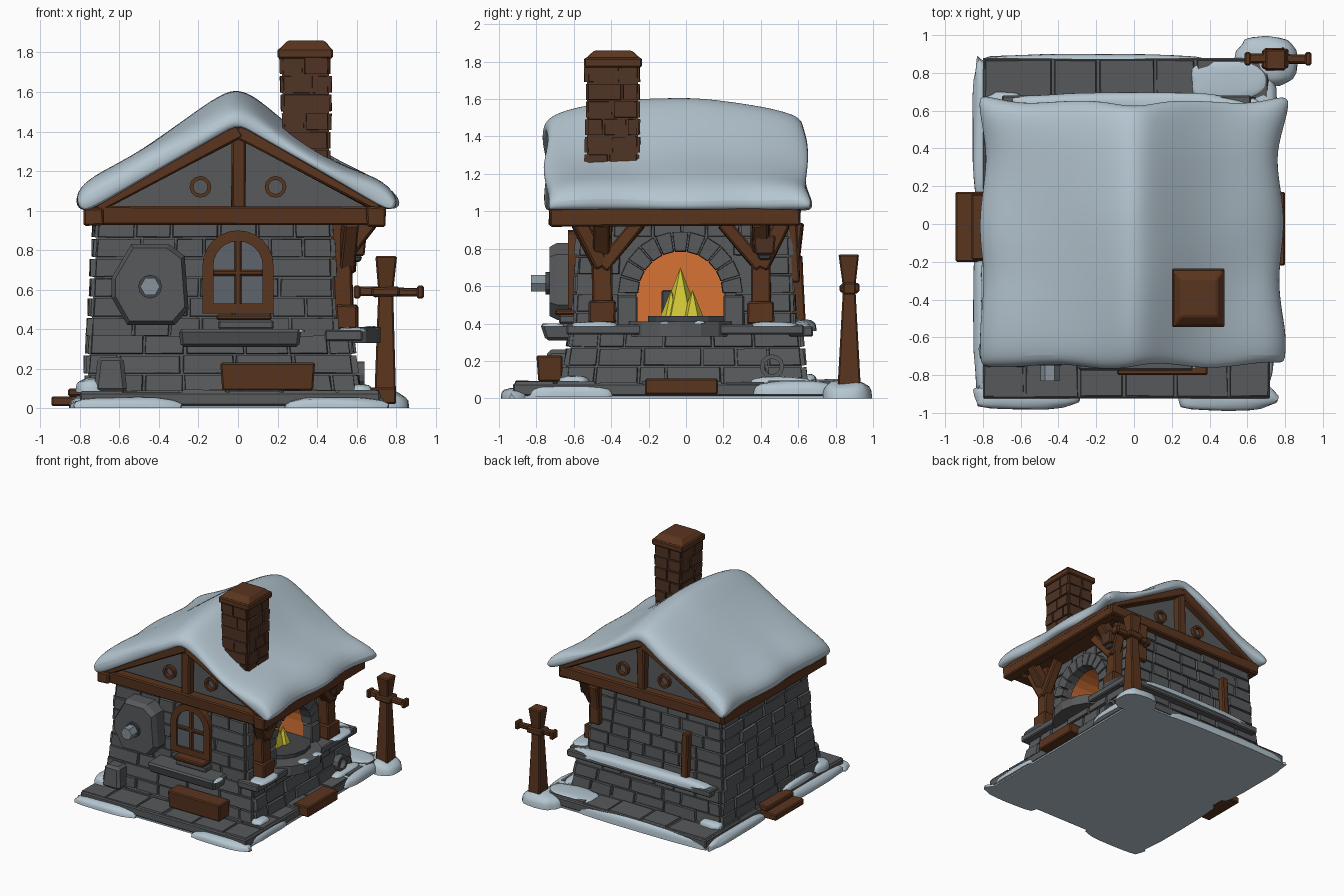
import bpy, bmesh, math, random
from mathutils import Vector, Matrix, noise

if "Cube" in bpy.data.objects:
    bpy.data.objects.remove(bpy.data.objects["Cube"])
random.seed(4)

def material(name, r, g, b):
    m = bpy.data.materials.new(name)
    m.diffuse_color = (r, g, b, 1)
    m.use_nodes = True
    m.node_tree.nodes["Principled BSDF"].inputs["Base Color"].default_value = m.diffuse_color
    return m

STONE = material("grey_stone", .095, .10, .105)
DARK = material("dark_stone", .055, .06, .065)
WOOD = material("brown_wood", .102, .035, .013)
BRICK = material("chimney_brick", .08, .034, .018)
SNOW = material("snow", .46, .56, .63)
GLOW = material("forge_glow", .68, .175, .035)
FIRE = material("fire_yellow", .62, .55, .035)
GLASS = material("window_glass", .11, .13, .145)
METAL = material("pale_metal", .24, .29, .32)

def finish(name, bm, mat, smooth=False, flip=False):
    bmesh.ops.recalc_face_normals(bm, faces=bm.faces)
    if flip:
        bmesh.ops.reverse_faces(bm, faces=bm.faces)
    me = bpy.data.meshes.new(name)
    bm.to_mesh(me)
    bm.free()
    me.materials.append(mat)
    if smooth:
        me.shade_smooth()
        me.set_sharp_from_angle(angle=.7)
    ob = bpy.data.objects.new(name, me)
    bpy.context.collection.objects.link(ob)
    return ob

def hexa(bm, pts):
    v = [bm.verts.new(p) for p in pts]
    for f in ((0, 1, 2, 3), (7, 6, 5, 4), (0, 4, 5, 1), (1, 5, 6, 2), (2, 6, 7, 3), (3, 7, 4, 0)):
        bm.faces.new([v[i] for i in f])

def corners(r, z):
    x0, x1, y0, y1 = r
    return [Vector(p) for p in ((x0, y0, z), (x1, y0, z), (x1, y1, z), (x0, y1, z))]

def frustum(name, r0, z0, r1, z1, mat, bev=.008):
    bm = bmesh.new()
    hexa(bm, corners(r0, z0) + corners(r1, z1))
    if bev:
        bmesh.ops.bevel(bm, geom=bm.edges[:], offset=bev, segments=1, affect='EDGES')
    return finish(name, bm, mat)

def box(name, x0, x1, y0, y1, z0, z1, mat, bev=.008):
    return frustum(name, (x0, x1, y0, y1), z0, (x0, x1, y0, y1), z1, mat, bev)

def beam(name, p, q, w, h, mat=WOOD):
    # hand-hewn timber between two points, slightly irregular
    p, q = Vector(p), Vector(q)
    bm = bmesh.new()
    bmesh.ops.create_cube(bm, size=1)
    bmesh.ops.scale(bm, vec=((q - p).length, w, h), verts=bm.verts)
    for v in bm.verts:
        v.co += Vector(random.uniform(-.006, .006) for _ in range(3))
    bmesh.ops.bevel(bm, geom=bm.edges[:], offset=.009, segments=1, affect='EDGES')
    bm.transform(Matrix.Translation((p + q) / 2) @ (q - p).to_track_quat('X', 'Z').to_matrix().to_4x4())
    return finish(name, bm, mat)

def prism(name, pts, axis, a, b, mat, hole=None, scale_b=1, open_b=False):
    # extrude a 2D outline along an axis from a to b; an inner outline makes a frame
    bm = bmesh.new()
    place = {'x': lambda p, t: (t, p[0], p[1]), 'y': lambda p, t: (p[0], t, p[1]), 'z': lambda p, t: (p[0], p[1], t)}[axis]
    n = len(pts)
    c = (sum(p[0] for p in pts) / n, sum(p[1] for p in pts) / n)
    def ring(outline, t, s=1):
        return [bm.verts.new(place((c[0] + (p[0] - c[0]) * s, c[1] + (p[1] - c[1]) * s), t)) for p in outline]
    def bridge(r, s):
        for i in range(n):
            bm.faces.new((r[i], r[(i + 1) % n], s[(i + 1) % n], s[i]))
    ra, rb = ring(pts, a), ring(pts, b, scale_b)
    bridge(ra, rb)
    if hole:
        ha, hb = ring(hole, a), ring(hole, b)
        bridge(ha, hb), bridge(ra, ha), bridge(rb, hb)
    else:
        bm.faces.new(ra)
        if not open_b:
            bm.faces.new(rb)
    return finish(name, bm, mat, flip=open_b)

def arch(cx, z0, zc, r, n=12):
    return [(cx - r, z0)] + [(cx - r * math.cos(math.pi * i / n), zc + r * math.sin(math.pi * i / n)) for i in range(n + 1)] + [(cx + r, z0)]

def circle(cx, cy, r, n=12, ry=None):
    return [(cx + r * math.cos(2 * math.pi * i / n), cy + (ry or r) * math.sin(2 * math.pi * i / n)) for i in range(n)]

def stones(name, A, B, C, D, rows, wid, mat, d=.025, skip=None):
    # irregular courses of blocks over the patch ABCD
    bm = bmesh.new()
    nrm = (B - A).cross(D - A).normalized()
    P = lambda u, v: A.lerp(B, u).lerp(D.lerp(C, u), v)
    L = (B - A).length
    for j in range(rows):
        u = 0
        while u < 1:
            w = wid * random.uniform(.6, 1.4) / L
            u1 = 1 if u + w > 1 - .4 * wid / L else u + w
            gu, gv = .004 / L, .04
            q = [(u + gu, j + gv), (u1 - gu, j + gv), (u1 - gu, j + 1 - gv), (u + gu, j + 1 - gv)]
            base = [P(a, b / rows) for a, b in q]
            mid = sum(base, Vector()) / 4
            if not (skip and any(skip(p) for p in base + [mid])):
                h = d * random.uniform(.3, 1)
                top = [p.lerp(mid, random.uniform(.02, .08)) + nrm * h * random.uniform(.8, 1.2) for p in base]
                hexa(bm, [p - nrm * .01 for p in base] + top)
            u = u1
    return finish(name, bm, mat)

def masonry(name, r0, z0, r1, z1, rows, wid, mat, skip=None, d=.025):
    core = frustum(name + "_core", r0, z0, r1, z1, mat, 0)
    a, b = corners(r0, z0), corners(r1, z1)
    for i, side in enumerate(("front", "right", "back", "left")):
        k = (i + 1) % 4
        stones(f"{name}_{side}_stones", a[i], a[k], b[k], b[i], rows, wid, mat, d, skip)
    return core

def drift(name, cx, cy, z, rx, ry, h):
    # soft flat-bottomed heap of snow
    bm = bmesh.new()
    bmesh.ops.create_icosphere(bm, subdivisions=3, radius=1)
    sq = lambda t: math.copysign(abs(t) ** .7, t)
    for v in bm.verts:
        x, y, zz = v.co
        k = 1 + .12 * noise.noise(Vector((x * 2 + cx * 9, y * 2 + cy * 9, z)))
        v.co = (cx + sq(x) * rx * k, cy + sq(y) * ry * k, z + max(zz, 0) ** .7 * h * k)
    return finish(name, bm, SNOW, True)

# paved base and snow around and beneath it
box("base_snow_plate", -.80, .72, -.92, .88, 0, .012, SNOW, 0)
box("base_slab", -.80, .72, -.925, .88, .012, .08, STONE)
stones("paving", *corners((-.80, .72, -.925, .88), .08), 8, .28, STONE, .018)
for i, s in enumerate([(-.57, -.91, 0, .28, .075, .055), (.49, -.91, 0, .26, .08, .055), (-.80, -.45, 0, .05, .48, .06),
                       (-.81, .5, 0, .045, .38, .06), (-.2, .86, 0, .62, .04, .08), (.70, .86, 0, .16, .13, .095),
                       (.69, .58, .02, .07, .22, .075), (.69, -.62, .01, .05, .25, .06), (.5, .76, .08, .2, .11, .022),
                       (-.74, -.66, .08, .08, .10, .07), (-.77, -.35, .08, .04, .2, .05), (.62, -.6, .08, .06, .08, .04),
                       (.63, .5, .08, .05, .16, .035), (-.68, .64, .08, .10, .06, .05)]):
    drift(f"ground_snow_{i}", *s)

# stone body with the forge arch cut in the right side
AY, AZ, AR = -.03, .56, .235
in_arch = lambda p: p.x > .3 and p.z > .4 and (math.hypot(p.y - AY, p.z - AZ) < .29 or (abs(p.y - AY) < .27 and p.z < AZ))
masonry("lower_wall", (-.765, .60, -.645, .63), .07, (-.745, .56, -.605, .60), .37, 3, .24, STONE)
upper = masonry("upper_wall", (-.745, .49, -.595, .57), .36, (-.71, .47, -.565, .545), .96, 6, .22, STONE, in_arch)
cutter = prism("arch_cutter", arch(AY, .40, AZ, AR + .005), 'x', .0, .7, STONE)
cutter.hide_render = True
cutter.hide_viewport = True
cut = upper.modifiers.new("forge_opening", 'BOOLEAN')
cut.operation, cut.object, cut.solver = 'DIFFERENCE', cutter, 'EXACT'
prism("forge_lining", arch(AY, .41, AZ, AR), 'x', .01, .49, GLOW, open_b=True)
for i in range(11):
    a0, a1 = (math.pi * (i + t) / 11 for t in (.04, .96))
    pts = [(AY + r * math.cos(a), AZ + r * math.sin(a)) for r, a in ((.225, a0), (.335, a0), (.335, a1), (.225, a1))]
    prism(f"arch_stone_{i}", pts, 'x', .45, .53 + random.uniform(0, .015), STONE, scale_b=.93)
for s in (-1, 1):
    y = AY + s * .285
    box(f"arch_foot_{s}", .45, .54, y - .055, y + .055, .38, .55, STONE)

# forge counter, hearth and fire
box("counter_ledge", .44, .63, -.64, .63, .34, .395, STONE)
prism("counter_front", circle(.47, AY, .25, 16, .29), 'z', .33, .41, STONE)
prism("hearth_plate", circle(.40, .02, .20, 14, .23), 'z', .40, .44, DARK)
for i, (y, r, h) in enumerate(((-.03, .105, .27), (-.08, .06, .15), (.035, .06, .15))):
    bm = bmesh.new()
    bmesh.ops.create_cone(bm, segments=6, radius1=r, radius2=0, depth=h, cap_ends=True)
    bmesh.ops.translate(bm, vec=(.33 + .03 * i, y, .43 + h / 2), verts=bm.verts)
    finish(f"flame_{i}", bm, FIRE)
box("hearth_stone", .12, .22, -.13, .02, .41, .58, DARK)
for i, s in enumerate([(.58, -.49, .385, .075, .13, .025), (.58, .47, .385, .075, .13, .025), (.67, -.1, .40, .04, .05, .015),
                       (.68, .06, .40, .03, .04, .015), (-.05, .63, .36, .65, .065, .06), (.30, -.71, .385, .04, .06, .015)]):
    drift(f"ledge_snow_{i}", *s)
box("back_ledge", -.70, .62, .55, .68, .33, .385, STONE)

# timber posts and braces
for s, y in ((-1, -.45), (1, .40)):
    beam(f"forge_post_{s}", (.54, y, .40), (.52, y, .95), .11, .09)
    beam(f"forge_post_foot_{s}", (.55, y, .40), (.55, y, .52), .14, .11)
    beam(f"inner_brace_{s}", (.55, y, .70), (.57, y - s * .20, .94), .07, .07)
    beam(f"outer_brace_{s}", (.55, y, .70), (.57, y + s * .12, .94), .08, .08)
    beam(f"eave_brace_{s}", (.50, y, .72), (.67, y, .95), .09, .08)
beam("back_post", (.42, .575, .62), (.42, .56, .95), .09, .07)
beam("back_brace", (.42, .575, .74), (.42, .60, .94), .08, .06)
beam("back_plank", (-.42, .59, .40), (-.42, .57, .76), .06, .10)
frustum("lantern", (.56, .64, .37, .47), .77, (.55, .65, .36, .48), .87, BRICK)
box("lantern_hook", .59, .61, .41, .43, .86, .95, DARK, 0)
frustum("lantern_foot", (.58, .62, .39, .45), .74, (.57, .63, .38, .46), .77, DARK)

# roof frame and gables
box("ceiling", -.70, .68, -.62, .57, .955, .99, WOOD)
prism("gable_wall", [(-.72, .97), (.70, .97), (.70, 1.03), (0, 1.425), (-.72, 1.03)], 'y', -.61, .54, STONE)
for s, x in ((-1, -.73), (1, .70)):
    beam(f"eave_beam_{s}", (x, -.73, .97), (x, .61, .97), .095, .095)
    pts = [(0, 1.45), (s * .75, 1.035), (s * .75, .985), (0, 1.39)]
    prism(f"roof_deck_{s}", pts, 'y', -.66, .57, WOOD)
    for end, y in (("front", -.67), ("back", .57)):
        beam(f"{end}_rafter_{s}", (s * -.01, y, 1.41), (s * .72, y, 1.025), .075, .075)
        prism(f"{end}_log_end_{s}", circle(s * .19, 1.12, .055), 'y', min(y + .08, .52), y + (.03 if y < 0 else 0), WOOD, circle(s * .19, 1.12, .036))
for end, y in (("front", -.665), ("back", .565)):
    beam(f"{end}_tie_beam", (-.76, y, .975), (.73, y, .975), .09, .09)
    beam(f"{end}_king_post", (0, y, 1.0), (0, y, 1.41), .07, .07)

# snow blanket on the roof
prof = [(-.84, 1.06), (-.78, 1.15), (-.6, 1.24), (-.4, 1.375), (-.2, 1.51), (-.07, 1.60), (0, 1.615), (.08, 1.58),
        (.2, 1.475), (.4, 1.31), (.6, 1.21), (.74, 1.15), (.82, 1.05)]
ys = [-.755, -.71, -.58, -.42, -.26, -.1, .06, .22, .36, .48, .6, .645]
bm = bmesh.new()
rows = []
for j, y in enumerate(ys):
    up, lo = [], []
    end = j in (0, len(ys) - 1)
    for x, z in prof:
        side = abs(x) / .82
        zl = max(1.435 - .55 * abs(x), .995)
        wob = noise.noise(Vector((x * 3, y * 3, 5)))
        top = z - .11 * ((y + .08) / .7) ** 2 * (1 - side) + .025 * wob
        if end:
            top = zl + (top - zl) * .6
        edge = 1 + side ** 4 * (.035 * math.cos(y * 9.6) * (1 if x > 0 else .4) - .03 + .03 * wob)
        yy = y + (.02 * math.sin(x * 11 + j) if end else 0) + .02 * side ** 3 * (1 if y > 0 else .4) * end
        up.append(bm.verts.new((x * edge, yy, max(top, zl + .03))))
        lo.append(bm.verts.new((x * edge * .96, yy, zl)))
    rows.append((up, lo))
n = len(prof)
for (u0, l0), (u1, l1) in zip(rows, rows[1:]):
    for i in range(n - 1):
        bm.faces.new((u0[i], u0[i + 1], u1[i + 1], u1[i]))
        bm.faces.new((l0[i], l1[i], l1[i + 1], l0[i + 1]))
    for i in (0, n - 1):
        bm.faces.new((u0[i], u1[i], l1[i], l0[i]))
for u, l in (rows[0], rows[-1]):
    for i in range(n - 1):
        bm.faces.new((u[i], l[i], l[i + 1], u[i + 1]))
roof = finish("roof_snow", bm, SNOW, True)
roof.modifiers.new("soften", 'SUBSURF').levels = 2
roof.modifiers[0].render_levels = 2

# chimney
masonry("chimney", (.24, .46, -.53, -.26), 1.12, (.22, .46, -.53, -.255), 1.78, 7, .14, BRICK, d=.015)
box("chimney_cap", .20, .48, -.545, -.235, 1.77, 1.82, WOOD)
frustum("chimney_cap_top", (.205, .475, -.54, -.24), 1.815, (.25, .44, -.49, -.29), 1.86, WOOD)

# front wall: window, sill, shelf, shield plate, trough
prism("window_frame", arch(0, .48, .72, .18), 'y', -.63, -.57, WOOD, arch(0, .53, .72, .125))
prism("window_glass", arch(0, .52, .72, .13), 'y', -.612, -.57, GLASS)
box("window_bar_upright", -.018, .018, -.625, -.60, .52, .86, WOOD)
box("window_bar_level", -.13, .13, -.625, -.60, .67, .70, WOOD)
box("window_sill", -.11, .17, -.70, -.58, .445, .475, WOOD)
box("sill_block", -.10, .18, -.68, -.58, .40, .445, STONE)
frustum("front_shelf", (-.29, .31, -.75, -.58), .31, (-.30, .32, -.78, -.58), .40, STONE, .015)
plate = [(-.54, .83), (-.35, .83), (-.27, .77), (-.25, .5), (-.32, .42), (-.56, .42), (-.64, .56), (-.64, .66)]
prism("wall_plate", plate, 'y', -.57, -.69, STONE)
prism("wall_plate_face", plate, 'y', -.69, -.73, STONE, scale_b=.9)
prism("plate_washer", circle(-.445, .615, .06), 'y', -.72, -.75, DARK)
prism("plate_nut", circle(-.445, .615, .05, 6), 'y', -.74, -.83, METAL)
box("plate_bracket", -.55, -.35, -.68, -.58, .44, .48, WOOD)
frustum("trough", (-.08, .38, -.79, -.66), .09, (-.09, .39, -.80, -.66), .23, WOOD)
frustum("mounting_block", (-.73, -.56, -.76, -.62), .08, (-.71, -.58, -.74, -.62), .26, STONE, .02)

# steps, drain pipe and sign post
box("right_step", .66, .80, -.22, .17, .02, .105, WOOD)
box("left_step_low", -.945, -.78, -.20, .17, .01, .06, WOOD)
box("left_step_high", -.86, -.76, -.19, .16, .06, .10, WOOD)
prism("drain_pipe", circle(.46, .17, .065), 'x', .52, .64, STONE, circle(.46, .17, .042))
frustum("sign_post", (.69, .80, .81, .935), .05, (.71, .785, .84, .905), .60, WOOD)
frustum("sign_post_top", (.71, .785, .84, .905), .59, (.695, .805, .815, .925), .77, WOOD)
beam("sign_bar", (.60, .875, .59), (.92, .875, .585), .05, .045)
beam("sign_bar_knot", (.68, .875, .588), (.82, .875, .588), .10, .05)
for x in (.585, .905):
    box(f"sign_bar_end_{x}", x, x + .035, .84, .91, .555, .62, WOOD)
